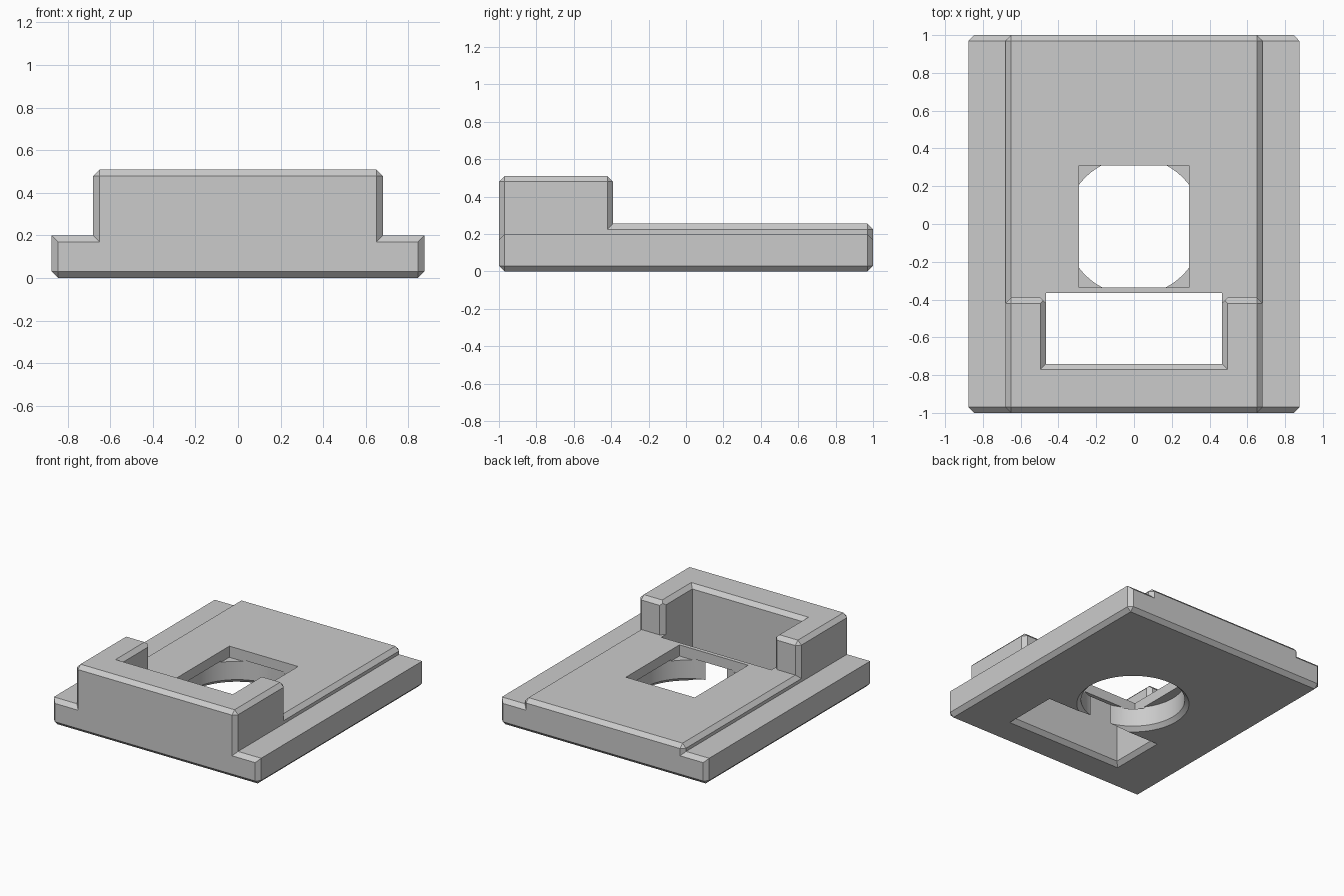
import bpy
import bmesh
from mathutils import Matrix

CH = 0.03          # chamfer width on every softened edge
BASE_Z, DECK_Z, WALL_Z = 0.2, 0.255, 0.51

if "Cube" in bpy.data.objects:
    bpy.data.objects.remove(bpy.data.objects["Cube"], do_unlink=True)

grey = bpy.data.materials.new("light grey")
grey.use_nodes = True
colour = (0.6, 0.6, 0.6, 1)
grey.diffuse_color = colour
grey.node_tree.nodes["Principled BSDF"].inputs["Base Color"].default_value = colour


def finish(name, bm):
    bmesh.ops.recalc_face_normals(bm, faces=bm.faces)
    mesh = bpy.data.meshes.new(name)
    bm.to_mesh(mesh)
    bm.free()
    mesh.materials.append(grey)
    obj = bpy.data.objects.new(name, mesh)
    bpy.context.collection.objects.link(obj)
    return obj


def block(name, half_x, y, z, keep_sharp):
    """Box with every edge chamfered unless keep_sharp(middle) is true."""
    bm = bmesh.new()
    bmesh.ops.create_cube(bm, size=1)
    edges = [e for e in bm.edges
             if not keep_sharp((e.verts[0].co + e.verts[1].co) / 2)]
    size = (2 * half_x, y[1] - y[0], z[1] - z[0])
    centre = (0, sum(y) / 2, sum(z) / 2)
    for v in bm.verts:
        v.co = [c * s + m for c, s, m in zip(v.co, size, centre)]
    bmesh.ops.bevel(bm, geom=edges, offset=CH, segments=1, affect='EDGES',
                    clamp_overlap=True)
    return finish(name, bm)


def hull(name, corners):
    """Convex cutter, mirrored across x from its right-hand corners."""
    bm = bmesh.new()
    for x, y, z in corners:
        bm.verts.new((x, y, z))
        bm.verts.new((-x, y, z))
    bmesh.ops.convex_hull(bm, input=bm.verts)
    return finish(name, bm)


def frustum(name, half_x, y, z, grow=(0, 0)):
    """Rectangular cutter whose bottom and top are widened by grow."""
    return hull(name, [(half_x + g, yy, zz) for g, zz in zip(grow, z)
                       for yy in (y[0] - g, y[1] + g)])


def drum(name, r_low, r_high, y, z):
    bm = bmesh.new()
    bmesh.ops.create_cone(bm, cap_ends=True, segments=64, radius1=r_low,
                          radius2=r_high, depth=z[1] - z[0],
                          matrix=Matrix.Translation((0, y, sum(z) / 2)))
    return finish(name, bm)


def combine(target, other, operation):
    mod = target.modifiers.new(other.name, 'BOOLEAN')
    mod.operation, mod.solver, mod.object = operation, 'EXACT', other
    bpy.context.view_layer.objects.active = target
    bpy.ops.object.modifier_apply(modifier=mod.name)
    bpy.data.objects.remove(other, do_unlink=True)


# Base plate, raised deck and front wall
plate = block("mounting_plate", 0.875, (-1, 1), (0, BASE_Z),
              lambda m: m.z > 0.4 and abs(m.x) > 0.4)
deck = block("raised_deck", 0.68, (-0.9, 1), (0.1, DECK_Z),
             lambda m: m.z < -0.4 or m.y < -0.4)
wall = block("front_wall", 0.68, (-1, -0.39), (0.1, WALL_Z),
             lambda m: m.z < -0.4)
for part in (deck, wall):
    combine(plate, part, 'UNION')

# Pocket through the wall, with flared rims and chamfered open ends
PX, PY = 0.465, (-0.74, -0.365)
cutters = [
    frustum("pocket", PX, PY, (-0.1, 0.7)),
    frustum("pocket_bottom_rim", PX, PY, (-CH, CH), (2 * CH, 0)),
    frustum("pocket_top_rim", PX, PY, (WALL_Z - CH, WALL_Z + CH), (0, 2 * CH)),
    hull("pocket_open_end", [(x, y, z) for z in (DECK_Z, 0.7)
                             for x, y in ((PX, -0.39 - CH), (PX + 2 * CH, -0.39 + CH))]),
    # Round bore from below, square opening from above
    drum("bore", 0.365, 0.365, -0.012, (-0.1, 0.18)),
    drum("bore_rim", 0.365 + 2 * CH, 0.365, -0.012, (-CH, CH)),
    frustum("square_opening", 0.29, (-0.335, 0.31), (0.17, 0.4)),
]
for cutter in cutters:
    combine(plate, cutter, 'DIFFERENCE')

# Smooth the bore only, keeping the chamfers crisp
bpy.ops.object.select_all(action='DESELECT')
plate.select_set(True)
bpy.context.view_layer.objects.active = plate
bpy.ops.object.shade_smooth_by_angle(angle=0.4)
